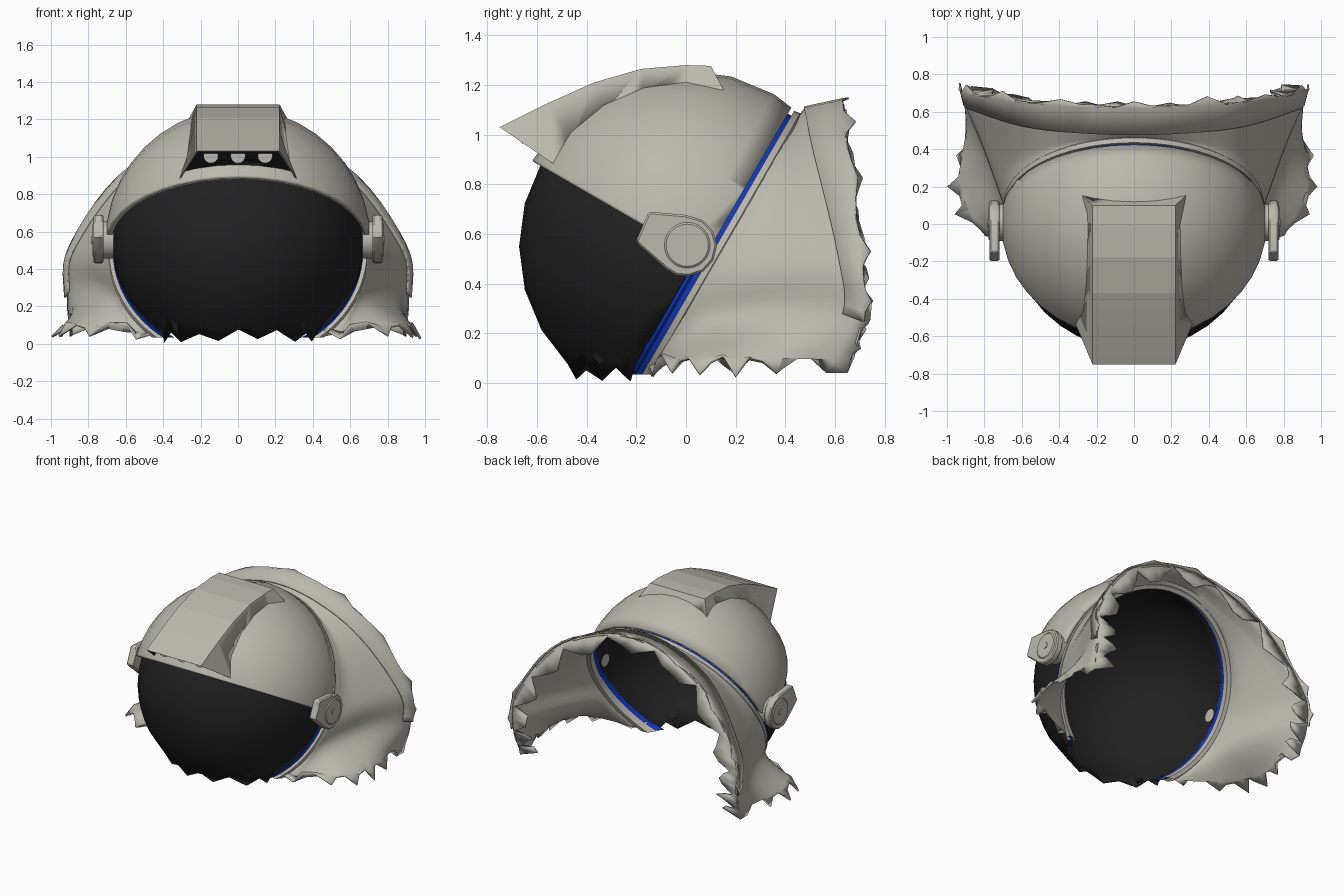
import bpy, bmesh, math, random
from mathutils import Vector, Matrix

random.seed(4)
if "Cube" in bpy.data.objects:
    bpy.data.objects.remove(bpy.data.objects["Cube"])


def material(name, color):
    m = bpy.data.materials.new(name)
    m.use_nodes = True
    m.diffuse_color = (*color, 1)
    m.node_tree.nodes["Principled BSDF"].inputs["Base Color"].default_value = (*color, 1)
    return m


GREY = material("warm_grey", (0.5, 0.48, 0.42))
BLACK = material("visor_black", (0.015, 0.015, 0.015))
BLUE = material("seal_blue", (0.005, 0.04, 0.5))

# Helmet frame: tilted back by 30 degrees about the side axis
CENTRE = Vector((0, 0, 0.55))
TILT = math.radians(30)
BACK = Vector((0, math.cos(TILT), -math.sin(TILT)))
UP = Vector((0, math.sin(TILT), math.cos(TILT)))
SIDE = Vector((1, 0, 0))


def finish(bm, name, mats, thickness=0, angle=35):
    bmesh.ops.recalc_face_normals(bm, faces=bm.faces)
    me = bpy.data.meshes.new(name)
    bm.to_mesh(me)
    bm.free()
    ob = bpy.data.objects.new(name, me)
    bpy.context.collection.objects.link(ob)
    for m in mats:
        me.materials.append(m)
    bpy.ops.object.select_all(action="DESELECT")
    ob.select_set(True)
    bpy.context.view_layer.objects.active = ob
    bpy.ops.object.shade_smooth_by_angle(angle=math.radians(angle))
    if thickness:
        mod = ob.modifiers.new("thickness", "SOLIDIFY")
        mod.thickness = thickness
        mod.offset = -1
    return ob


def trim(bm, point, normal):
    """Remove everything on the normal side of a plane."""
    geom = bm.verts[:] + bm.edges[:] + bm.faces[:]
    bmesh.ops.bisect_plane(bm, geom=geom, plane_co=point, plane_no=normal,
                           dist=1e-5, clear_outer=True)


def trim_bottom(bm, height):
    trim(bm, Vector((0, 0, height)), Vector((0, 0, -1)))


def globe(radius):
    bm = bmesh.new()
    bmesh.ops.create_uvsphere(bm, u_segments=24, v_segments=20, radius=radius)
    turn = Matrix.Rotation(math.pi / 2, 4, "Y")
    tilt = Matrix.Rotation(-TILT, 4, "X")
    bm.transform(Matrix.Translation(CENTRE) @ tilt @ turn)
    return bm


def grid(rows):
    """Skin a list of equally long point rows."""
    bm = bmesh.new()
    vs = [[bm.verts.new(p) for p in row] for row in rows]
    for a, b in zip(vs, vs[1:]):
        for i in range(len(a) - 1):
            bm.faces.new((a[i], a[i + 1], b[i + 1], b[i]))
    return bm


def ring_point(d, r, t):
    return CENTRE + BACK * d + (UP * math.cos(t) + SIDE * math.sin(t)) * r


def smooth_path(pts, steps):
    """Catmull-Rom path through the points."""
    pts = [2 * pts[0] - pts[1]] + pts + [2 * pts[-1] - pts[-2]]
    out = []
    for a, b, c, d in zip(pts, pts[1:], pts[2:], pts[3:]):
        for k in range(steps):
            s = k / steps
            out.append(0.5 * (2 * b + (c - a) * s + (2 * a - 5 * b + 4 * c - d) * s ** 2
                              + (3 * b - a - 3 * c + d) * s ** 3))
    return out + [pts[-2]]


# Dark visor globe with a ragged broken bottom
bm = globe(0.672)
trim(bm, CENTRE + BACK * 0.062, BACK)
trim_bottom(bm, 0.06)
broken = sorted((v for v in bm.verts if abs(v.co.z - 0.06) < 1e-4),
                key=lambda v: math.atan2(v.co.x, -v.co.y))
for i, v in enumerate(broken):
    v.co.z += random.uniform(-0.055, -0.03) if i % 2 else random.uniform(-0.01, 0.02)
finish(bm, "visor", [BLACK], 0.01)

# Upper shell
bm = globe(0.708)
trim(bm, CENTRE + BACK * 0.088, BACK)
trim(bm, CENTRE - UP * 0.012, -UP)
finish(bm, "upper_shell", [GREY], 0.03)


# Neck rings: closed profiles turned around the tilted axis
def neck_ring(name, profile, mat):
    steps = 72
    rows = [[ring_point(d, r, 2 * math.pi * i / steps) for d, r in profile + profile[:1]]
            for i in range(steps + 1)]
    bm = grid(rows)
    bmesh.ops.remove_doubles(bm, verts=bm.verts, dist=1e-5)
    trim_bottom(bm, 0.035)
    finish(bm, name, [mat])


neck_ring("blue_seal", [(0.056, 0.658), (0.056, 0.665), (0.075, 0.668), (0.083, 0.662),
                        (0.092, 0.668), (0.12, 0.668), (0.12, 0.658)], BLUE)
neck_ring("collar_lip", [(0.108, 0.665), (0.104, 0.69), (0.13, 0.695), (0.15, 0.68),
                         (0.145, 0.652), (0.1, 0.652)], GREY)

# Flared collar: half stations (ring angle, then points out to the rear edge)
STATIONS = [
    (0, (0, .46, 1.085), (0, .467, 1.095), (0, .475, 1.105), (0, .62, 1.135)),
    (45, (.495, .39, .905), (.51, .45, .92), (.53, .51, .935), (.555, .645, .95)),
    (90, (.73, .25, .5), (.795, .43, .51), (.865, .61, .52), (.885, .695, .53)),
    (115, (.7, .1, .25), (.785, .33, .27), (.9, .63, .28), (.915, .71, .25)),
    (141, (.84, -.03, .08), (.96, .2, .07), (.895, .48, .06), (.9, .65, .06)),
]


def flip(p):
    return Vector((-p.x, p.y, p.z))


columns = []
for t, *pts in STATIONS:
    columns.append([Vector((math.radians(t), 0, 0))] + [Vector(p) for p in pts])
columns = [[flip(p) for p in c] for c in columns[:0:-1]] + columns
lines = [smooth_path([c[k] for c in columns], 6) for k in range(5)]
lines[0] = [ring_point(0.125, 0.69, a.x) for a in lines[0]]
rows = []
for pts in zip(*lines):
    rows.append(smooth_path(list(pts[:4]), 5) + [pts[3].lerp(pts[4], 0.5), pts[4]])

# Ragged lower hems on both sides
for row in (rows[0], rows[-1]):
    for i, p in enumerate(row[:-2]):
        if i % 3 == 1:
            p.z = random.uniform(0.03, 0.05)
            p.x *= 1.02 + 0.03 * random.random()
        else:
            p.z = random.uniform(0.075, 0.125)
            p.x *= 0.98
    row[-2].z = row[-1].z = 0.04
finish(grid(rows), "collar", [GREY], 0.012, 25)

# Torn rear lip that turns inward from the collar's back edge
edge = [r[-1] for r in rows]
lip = []
for i, p in enumerate(edge):
    pull = (0.17, 0.13, 0.04, 0.12)[i % 4] + random.uniform(-0.03, 0.03)
    inner = p.lerp(Vector((0, p.y, 0.4)), pull)
    inner.y += random.uniform(0.005, 0.035)
    lip.append([p, inner])
finish(grid(lip), "torn_rear_lip", [GREY], 0.008, 20)

# Raised outer band from the fold to a spiky back edge
band = []
for i, (fold, p) in enumerate(list(zip(lines[3], edge))[6:-6]):
    out = (p - Vector((0, p.y, 0.4))).normalized()
    spike = random.uniform(0.03, 0.05) if i % 4 == 2 else random.uniform(0, 0.012)
    back = p + out * 0.01
    band.append([fold + out * 0.009, back, back + Vector((0, spike, 0)) + out * 0.006])
finish(grid(band), "torn_outer_band", [GREY], 0.008, 20)

# Lamp housing on the crown: top y, z then base y, z and half width
SECTIONS = [(-.75, 1.03, -.53, .88, .315), (-.55, 1.13, -.42, .95, .295),
            (-.37, 1.21, -.3, 1.04, .285), (-.18, 1.265, -.17, 1.1, .28),
            (0, 1.28, 0, 1.12, .28), (.1, 1.277, .16, 1.165, .285)]
W = 0.222
bm = grid([[(-w, by, bz), (-W, ty, tz), (W, ty, tz), (w, by, bz), (-w, by, bz)]
           for ty, tz, by, bz, w in SECTIONS])
bmesh.ops.remove_doubles(bm, verts=bm.verts, dist=1e-5)
caps = bmesh.ops.holes_fill(bm, edges=[e for e in bm.edges if e.is_boundary])["faces"]
bmesh.ops.recalc_face_normals(bm, faces=bm.faces)
front = min(caps, key=lambda f: f.calc_center_median().y)
# Dark recess under the brow
bmesh.ops.inset_region(bm, faces=[front], thickness=0.01)
walls = bmesh.ops.inset_region(bm, faces=[front], thickness=0.004)["faces"]
for v in front.verts:
    v.co += Vector((0, 0.045, 0.018))
for f in [front] + walls:
    f.material_index = 1
housing = finish(bm, "lamp_housing", [GREY, BLACK], 0, 4)

# Hollow the housing where it sits on the shell
cutter = finish(globe(0.693), "housing_cutter", [GREY])
cutter.hide_render = True
cutter.hide_set(True)
cut = housing.modifiers.new("seat", "BOOLEAN")
cut.operation = "DIFFERENCE"
cut.object = cutter


def drum(name, centre, radius, depth, axis, segments=24, tip=1):
    """Cylinder along an axis, its far end scaled by tip."""
    bm = bmesh.new()
    bmesh.ops.create_cone(bm, cap_ends=True, segments=segments, radius1=radius,
                          radius2=radius * tip, depth=abs(depth))
    turn = math.copysign(math.pi / 2, depth)
    bm.transform(Matrix.Translation(centre) @ Matrix.Rotation(turn, 4, axis))
    return finish(bm, name, [GREY])


for i, x in enumerate((-0.145, 0, 0.145)):
    drum(f"lamp_{i + 1}", (x, -0.605, 1.005), 0.04, 0.11, "X", 16)

# Side hinges: disc with a forward pointing tab
HINGE = [(-.2, .575), (-.15, .69), (0, .677), (.07, .655), (.11, .61), (.125, .555),
         (.11, .495), (.07, .45), (.01, .43), (-.04, .435), (-.08, .46), (-.195, .56)]
for side, s in (("left", 1), ("right", -1)):
    bm = bmesh.new()
    face = bm.faces.new([bm.verts.new((s * 0.72, y, z)) for y, z in HINGE])
    ext = bmesh.ops.extrude_face_region(bm, geom=[face])
    moved = [g for g in ext["geom"] if isinstance(g, bmesh.types.BMVert)]
    bmesh.ops.translate(bm, verts=moved, vec=(s * 0.052, 0, 0))
    plate = finish(bm, f"{side}_hinge_plate", [GREY])
    bevel = plate.modifiers.new("soft_edge", "BEVEL")
    bevel.width = 0.012
    drum(f"{side}_hinge_neck", (s * 0.6945, 0.01, 0.555), 0.1, 0.072, "Y")
    drum(f"{side}_hinge_cap", (s * 0.772, 0.005, 0.555), 0.1, s * 0.012, "Y", 24, 0.85)
    drum(f"{side}_hinge_pin", (s * 0.778, 0.005, 0.555), 0.022, s * 0.008, "Y", 12)
